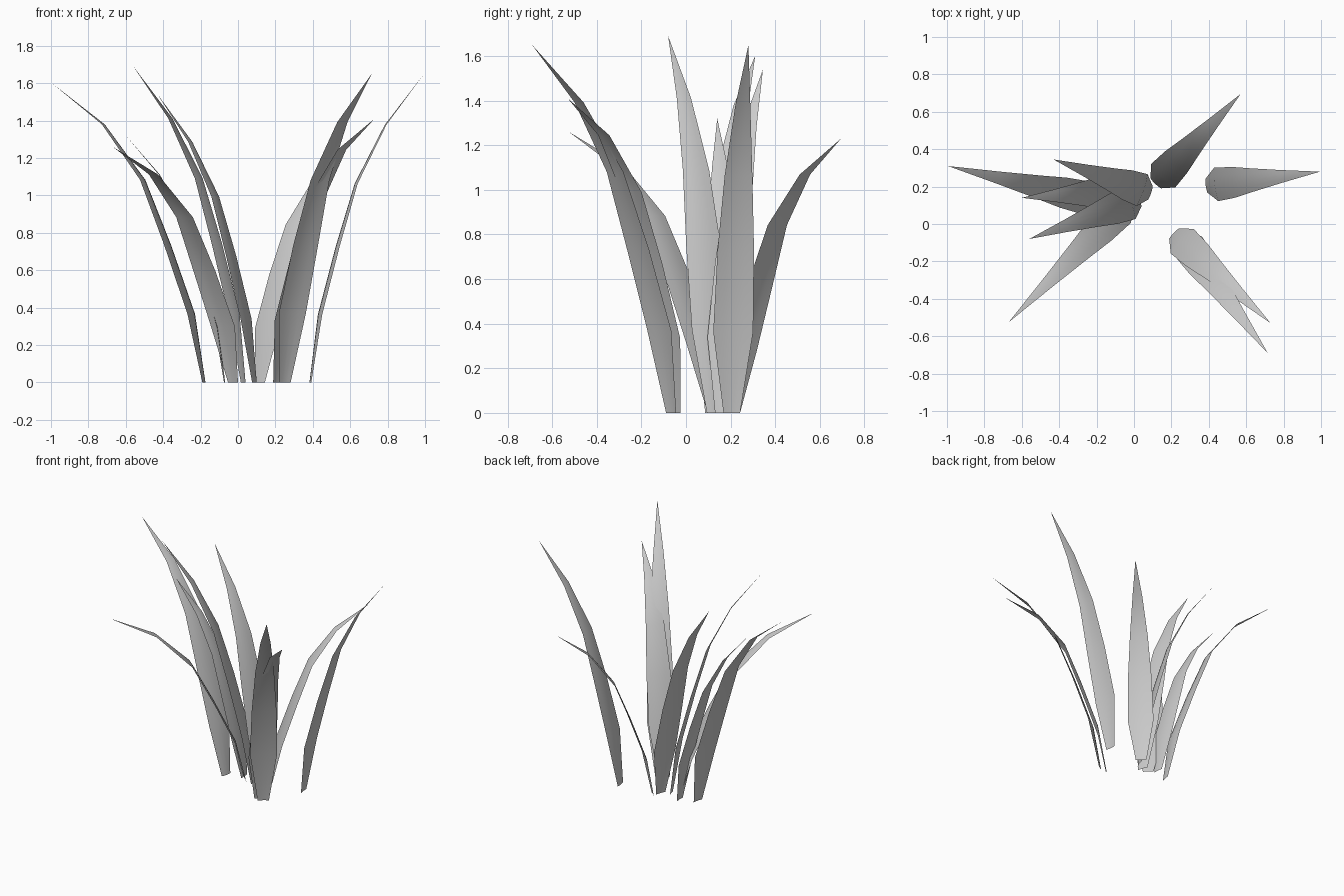
import bpy
import bmesh
from mathutils import Vector

if "Cube" in bpy.data.objects:
    bpy.data.objects.remove(bpy.data.objects["Cube"])

grey = bpy.data.materials.new("leaf_grey")
grey.diffuse_color = (0.6, 0.6, 0.6, 1)
grey.use_nodes = True
grey.node_tree.nodes["Principled BSDF"].inputs["Base Color"].default_value = grey.diffuse_color

# Leaf rings: outward share, height share, extra height share for arched leaves, width
RINGS = [(0, 0, 0, 0.075), (0.08, 0.22, 0.012, 0.18), (0.235, 0.44, 0.024, 0.165),
         (0.40, 0.645, 0.04, 0.125), (0.66, 0.835, 0.034, 0.068), (1, 1, 0, 0)]
ACROSS = (-1, -0.5, 0, 0.5, 1)
CUP = 0.05   # fold depth as a share of the width

# Leaves: base x, base y, tip x, tip y, tip z, arch
LEAVES = {
    "right_leaf": (0.385, 0.205, 0.995, 0.28, 1.65, 0),
    "back_right_leaf": (0.115, 0.215, 0.57, 0.695, 1.23, 1),
    "front_right_short_leaf": (0.212, -0.05, 0.73, -0.53, 1.41, 1.4),
    "front_right_tall_leaf": (0.25, -0.065, 0.715, -0.69, 1.65, 0.25),
    "left_long_leaf": (-0.18, 0.122, -0.995, 0.31, 1.60, 0.8),
    "back_left_leaf": (0.09, 0.165, -0.43, 0.345, 1.54, 0),
    "left_short_leaf": (-0.07, 0.175, -0.60, 0.14, 1.32, 0.2),
    "left_tall_leaf": (0.03, 0.13, -0.56, -0.08, 1.69, 0),
    "front_left_leaf": (-0.025, 0.125, -0.67, -0.525, 1.26, 1.4),
}


def make_leaf(name, bx, by, tx, ty, tz, arch):
    base, reach = Vector((bx, by, 0)), Vector((tx - bx, ty - by, 0))
    out = reach.normalized()
    side = Vector((-out.y, out.x, 0))
    bm = bmesh.new()
    rows = []
    for along, height, extra, width in RINGS:
        centre = base + reach * along
        centre.z = tz * (height + extra * arch)
        if width == 0:
            rows.append([bm.verts.new(centre)] * len(ACROSS))
        else:
            rows.append([bm.verts.new(centre + side * (t * width / 2)
                                      + out * (CUP * width * (t * t - 0.4)))
                         for t in ACROSS])
    # Skin neighbouring rings, ending in a fan at the tip
    for low, high in zip(rows, rows[1:]):
        for i in range(len(ACROSS) - 1):
            loop = [low[i], low[i + 1], high[i + 1], high[i]]
            bm.faces.new(list(dict.fromkeys(loop)))
    for face in bm.faces:
        face.smooth = True
    mesh = bpy.data.meshes.new(name)
    bm.to_mesh(mesh)
    bm.free()
    mesh.materials.append(grey)
    bpy.context.collection.objects.link(bpy.data.objects.new(name, mesh))


for leaf_name, shape in LEAVES.items():
    make_leaf(leaf_name, *shape)
